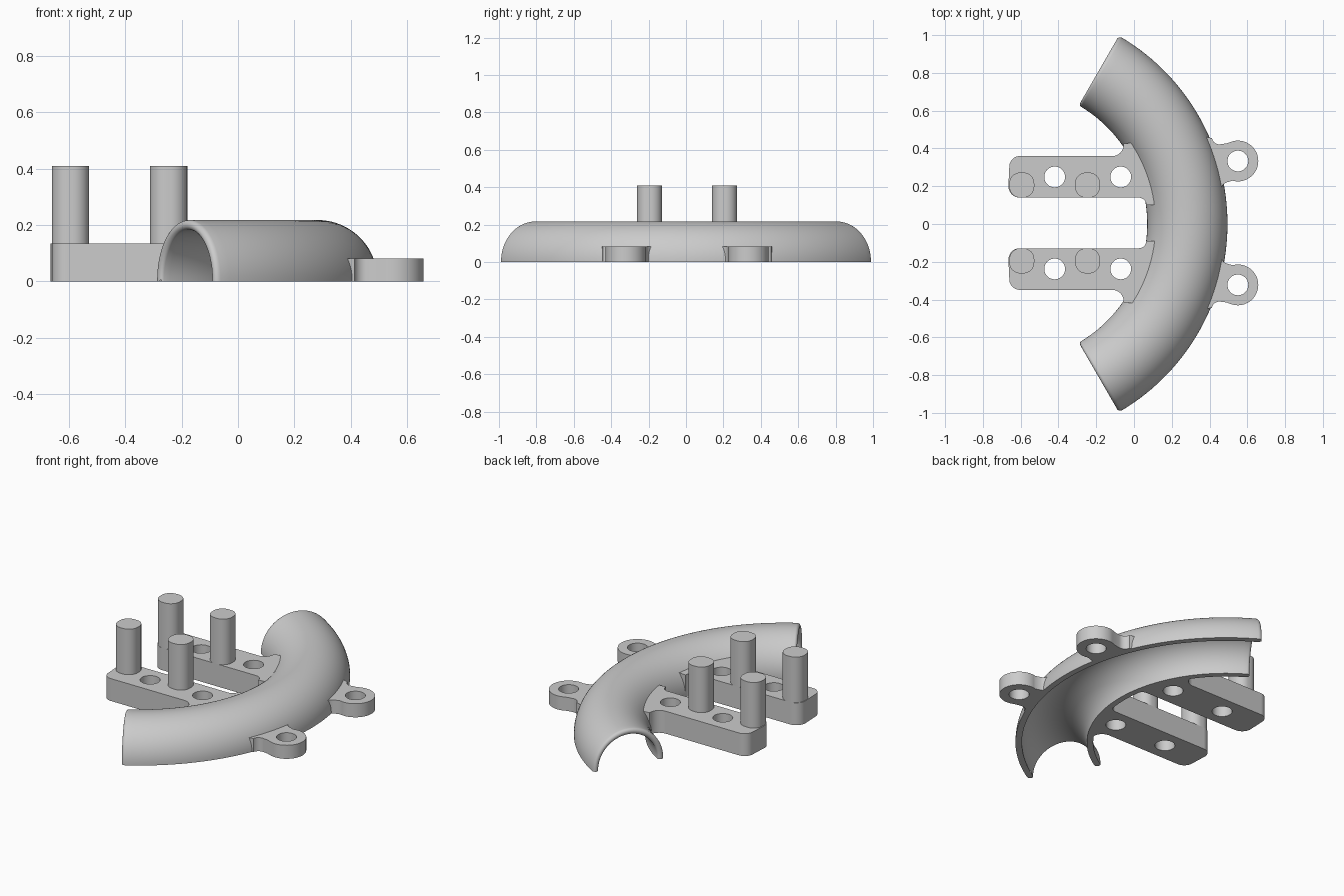
import bpy, bmesh, math

if "Cube" in bpy.data.objects:
    bpy.data.objects.remove(bpy.data.objects["Cube"])

CX, MID, R, WALL, ZC = -0.655, 0.9375, 0.2125, 0.035, 0.005   # bend centre, radii
SHIFT = 0.0055            # brackets sit slightly off the centre line
ARM_H, EAR_H, POST_H = 0.135, 0.082, 0.41

grey = bpy.data.materials.new("light grey")
grey.diffuse_color = (0.6, 0.6, 0.6, 1)
grey.use_nodes = True
grey.node_tree.nodes["Principled BSDF"].inputs["Base Color"].default_value = grey.diffuse_color


def finish(name, bm):
    bmesh.ops.recalc_face_normals(bm, faces=bm.faces)
    me = bpy.data.meshes.new(name)
    bm.to_mesh(me)
    bm.free()
    me.materials.append(grey)
    ob = bpy.data.objects.new(name, me)
    bpy.context.collection.objects.link(ob)
    return ob


def prism(name, pts, z0, z1):
    """Extrude a flat outline straight up."""
    bm = bmesh.new()
    f = bm.faces.new([bm.verts.new((x, y, z0)) for x, y in pts])
    top = bmesh.ops.extrude_face_region(bm, geom=[f])["geom"]
    for v in top:
        if isinstance(v, bmesh.types.BMVert):
            v.co.z = z1
    return finish(name, bm)


def bend(name, stations, base):
    """Loft an arch section along the bend; stations are (angle, radius)."""
    bm, rings, n = bmesh.new(), [], 40
    for a, r in stations:
        prof = [(r, base)] + [(r * math.cos(math.pi * i / n), ZC + r * math.sin(math.pi * i / n))
                              for i in range(n + 1)] + [(-r, base)]
        rings.append([bm.verts.new((CX + (MID + u) * math.cos(a), (MID + u) * math.sin(a), z))
                      for u, z in prof])
    for p, q in zip(rings, rings[1:]):
        for i in range(len(p)):
            j = (i + 1) % len(p)
            bm.faces.new((p[i], p[j], q[j], q[i]))
    bm.faces.new(rings[0])
    bm.faces.new(rings[-1])
    return finish(name, bm)


def arc(cx, cy, r, a0, a1, n=10):
    return [(cx + r * math.cos(math.radians(a0 + (a1 - a0) * i / n)),
             cy + r * math.sin(math.radians(a0 + (a1 - a0) * i / n))) for i in range(n + 1)]


def rounded(x0, x1, y0, y1, r):
    return (arc(x1 - r, y1 - r, r, 0, 90) + arc(x0 + r, y1 - r, r, 90, 180)
            + arc(x0 + r, y0 + r, r, 180, 270) + arc(x1 - r, y0 + r, r, 270, 360))


def side(pts, s):
    return [(x, s * y + SHIFT) for x, y in pts]


def combine(ob, other, op):
    m = ob.modifiers.new(op, 'BOOLEAN')
    m.operation, m.solver, m.object = op, 'EXACT', other
    bpy.context.view_layer.objects.active = ob
    bpy.ops.object.modifier_apply(modifier=m.name)
    bpy.data.objects.remove(other)


# half-round pipe with rounded ends
END, F, STEPS = math.radians(60), WALL / 2, 5
tip = [(END - F / MID * (1 - math.sin(t)), F * (1 - math.cos(t)))
       for t in (math.pi / 2 * k / STEPS for k in range(STEPS + 1))]
inner = END - F / MID
body = [(-inner + 2 * inner * i / 64) for i in range(1, 64)]
outer = ([(-a, R - d) for a, d in reversed(tip)] + [(a, R) for a in body]
         + [(a, R - d) for a, d in tip])
pipe = bend("half_pipe_guide", outer, 0)

# brackets on both sides
arm = (arc(-0.605, 0.299, 0.055, 180, 90) + arc(-0.115, 0.414, 0.06, 270, 360)
       + [(-0.055, 0.42), (0.0, 0.425), (0.1, 0.36), (0.16, 0.1)]
       + arc(0.025, 0.094, 0.04, 0, 90) + arc(-0.605, 0.194, 0.06, 270, 180))
ear = (arc(0.55, 0.328, 0.108, -105, 105, 28) + [(0.49, 0.421)]
       + arc(0.452, 0.456, 0.04, 285, 190, 8) + [(0.36, 0.46), (0.39, 0.17)]
       + arc(0.505, 0.172, 0.045, 180, 106, 8))
holes = [(-0.42, 0.2435), (-0.07, 0.2435), (0.55, 0.328)]
for s in (1, -1):
    combine(pipe, prism("arm", side(arm, s), 0, ARM_H), 'UNION')
    combine(pipe, prism("ear", side(ear, s), 0, EAR_H), 'UNION')

# hollow out the pipe, with a flared mouth at each end
mouth = [(a, R - WALL + d) for a, d in tip]
mouth.append((END + 0.03, R - WALL + F))
hollow = ([(-a, r) for a, r in reversed(mouth)] + [(a, R - WALL) for a in body] + mouth)
combine(pipe, bend("hollow", hollow, -0.1), 'DIFFERENCE')

# screw holes
for s in (1, -1):
    for x, y in holes:
        combine(pipe, prism("hole", side(arc(x, y, 0.055, 0, 348.75, 31), s), -0.1, 0.2), 'DIFFERENCE')

# upright posts
posts = []
for s, end in ((1, "back"), (-1, "front")):
    for x, pos in ((-0.66, "outer"), (-0.312, "inner")):
        pts = side(rounded(x, x + 0.132, 0.134, 0.267, 0.058), s)
        posts.append(prism(f"{end}_{pos}_post", pts, ARM_H, POST_H))

bpy.ops.object.select_all(action='DESELECT')
for ob in [pipe] + posts:
    ob.select_set(True)
bpy.context.view_layer.objects.active = pipe
bpy.ops.object.shade_smooth_by_angle(angle=math.radians(35))
